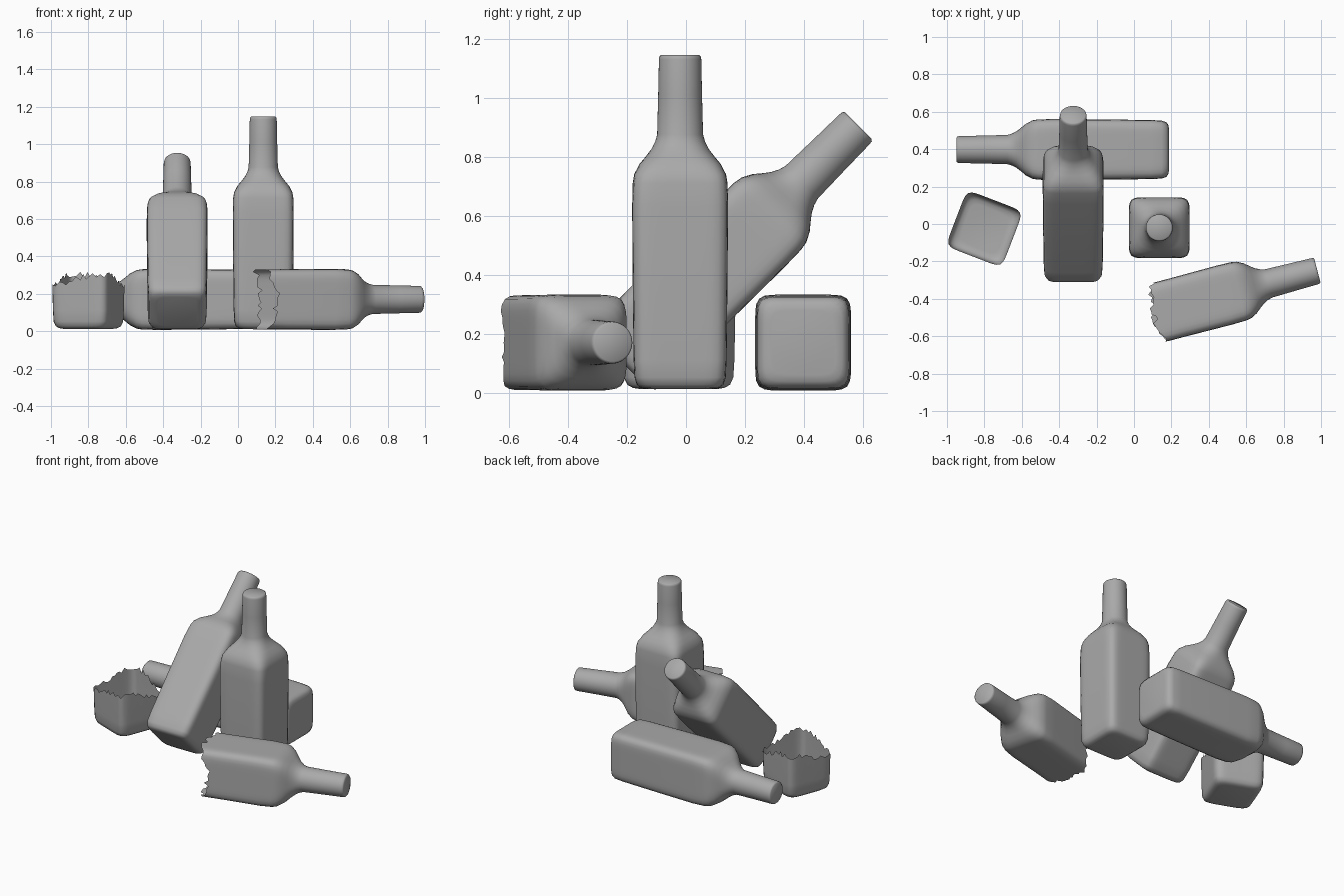
import bpy, bmesh, math, random
from mathutils import Vector

if "Cube" in bpy.data.objects:
    bpy.data.objects.remove(bpy.data.objects["Cube"], do_unlink=True)

random.seed(7)
SEGS = 64

glass = bpy.data.materials.new("plain_grey")
glass.use_nodes = True
GREY = (0.4, 0.4, 0.4, 1)
glass.diffuse_color = GREY
glass.node_tree.nodes["Principled BSDF"].inputs["Base Color"].default_value = GREY

# Bottle profile: height, half width, squareness of the section
BASE = [(0, .11, 6), (.004, .132, 6), (.015, .147, 7), (.04, .155, 8), (.1, .158, 8)]
BODY = [(.36, .161, 8), (.62, .163, 8), (.70, .161, 7)]
SHOULDER = [(.73, .156, 6), (.765, .138, 4.5), (.79, .117, 3.4), (.815, .098, 2.6),
            (.84, .085, 2.2), (.865, .078, 2)]
NECK = [(1.0, .0745, 2), (1.12, .072, 2), (1.131, .07, 2), (1.136, .064, 2)]


def ring(bm, height, half, power):
    """One rounded-square section; height is a number or a function of the angle."""
    verts = []
    for i in range(SEGS):
        a = math.tau * i / SEGS
        c, s = math.cos(a), math.sin(a)
        r = half / (abs(c) ** power + abs(s) ** power) ** (1 / power)
        z = height(a) if callable(height) else height
        verts.append(bm.verts.new((r * c, r * s, z)))
    return verts


def crack(middle, swing, phase):
    """Jagged broken edge that rises and dips around the bottle."""
    def height(a):
        return middle - swing * math.cos(2 * (a - phase)) + random.uniform(-.022, .016)
    return height


def bottle(name, profile, location, angles, bottom=True, top=True):
    bm = bmesh.new()
    rings = [ring(bm, *row) for row in profile]
    for low, high in zip(rings, rings[1:]):
        for i in range(SEGS):
            j = (i + 1) % SEGS
            bm.faces.new((low[i], low[j], high[j], high[i]))
    if bottom:
        bm.faces.new(rings[0][::-1])
    if top:
        bm.faces.new(rings[-1])
    mesh = bpy.data.meshes.new(name)
    bm.to_mesh(mesh)
    bm.free()
    mesh.materials.append(glass)
    obj = bpy.data.objects.new(name, mesh)
    bpy.context.collection.objects.link(obj)
    obj.location = Vector(location)
    obj.rotation_euler = [math.radians(d) for d in angles]
    bpy.ops.object.select_all(action='DESELECT')
    obj.select_set(True)
    bpy.context.view_layer.objects.active = obj
    bpy.ops.object.shade_smooth_by_angle(angle=math.radians(40))
    return obj


# Whole bottles: standing, lying and leaning
whole = BASE + BODY + SHOULDER + NECK
bottle("standing_bottle", whole, (.135, -.02, .012), (0, 0, 0))
bottle("lying_bottle", whole, (.187, .398, .17), (0, -90, 0))
bottle("leaning_bottle", whole, (-.325, -.218, .104), (-45, 0, 0))

# Broken bottle: open base and the fallen top half
bottle("broken_base", BASE + [(crack(.268, .028, math.pi / 4), .161, 8)],
       (-.8, -.025, .012), (0, 0, -21), top=False)
bottle("broken_top", [(crack(.262, .035, 0), .161, 8)] + BODY + SHOULDER + NECK,
       (-.118, -.539, .17), (0, 90, 14.8), bottom=False)
